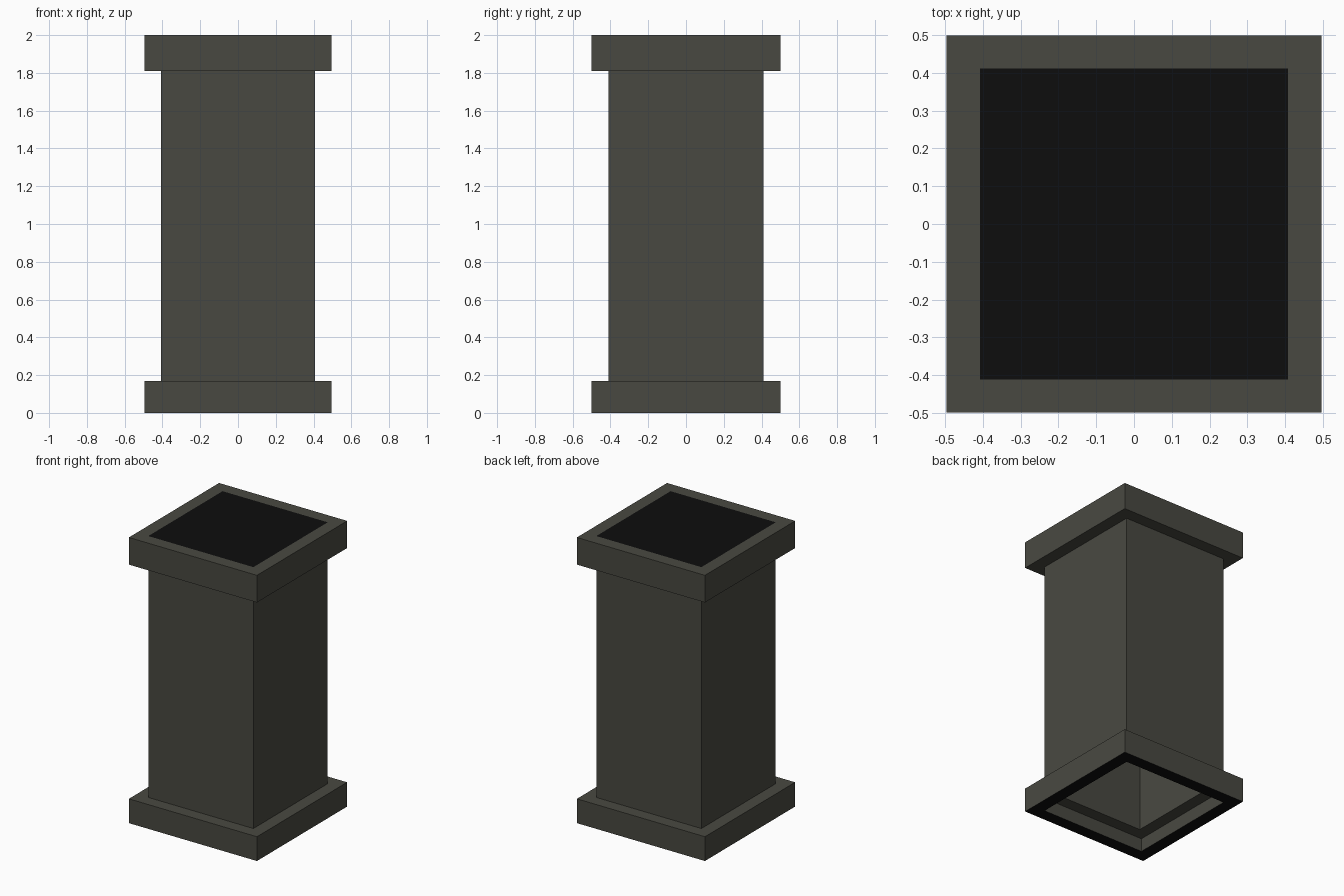
import bpy
import bmesh

if "Cube" in bpy.data.objects:
    bpy.data.objects.remove(bpy.data.objects["Cube"])


def material(name, rgb):
    m = bpy.data.materials.new(name)
    m.diffuse_color = (*rgb, 1.0)
    m.use_nodes = True
    m.node_tree.nodes["Principled BSDF"].inputs["Base Color"].default_value = m.diffuse_color
    return m


stone = material("dark olive grey", (0.066, 0.066, 0.053))
black = material("near black", (0.004, 0.004, 0.004))

# Half sizes in x and y: wide bands, shaft (also the inside of the bands), shaft inside
WIDE = (0.496, 0.499)
MID = (0.407, 0.411)
THIN = (0.322, 0.326)


def square_loft(name, sections):
    """Join square rings (half size, z) into walls and close the last ring."""
    bm = bmesh.new()
    rings = []
    for (hx, hy), z in sections:
        rings.append([bm.verts.new((sx * hx, sy * hy, z))
                      for sx, sy in ((-1, -1), (1, -1), (1, 1), (-1, 1))])
    for a, b in zip(rings, rings[1:]):
        for i in range(4):
            j = (i + 1) % 4
            bm.faces.new((a[i], a[j], b[j], b[i]))
    bm.faces.new(rings[-1])
    mesh = bpy.data.meshes.new(name)
    bm.to_mesh(mesh)
    bm.free()
    obj = bpy.data.objects.new(name, mesh)
    bpy.context.collection.objects.link(obj)
    mesh.materials.append(stone)
    mesh.materials.append(black)
    return obj


# Outer pillar: foot rim, foot, shaft, cap, top panel
outer = square_loft("pillar_outside", [
    (MID, 0.0), (WIDE, 0.0), (WIDE, 0.17), (MID, 0.17),
    (MID, 1.81), (WIDE, 1.81), (WIDE, 2.0), (MID, 2.0)])

# Black foot rim and black top panel
for p in outer.data.polygons:
    cx, cy, cz = p.center
    panel = cz > 1.99 and abs(cx) < 0.01 and abs(cy) < 0.01
    if cz < 0.01 or panel:
        p.material_index = 1

# Hollow inside, open at the bottom
inner = square_loft("pillar_inside", [
    (MID, 0.0), (MID, 0.093), (THIN, 0.093),
    (THIN, 1.89), (MID, 1.89), (MID, 1.915)])
inner.data.flip_normals()
